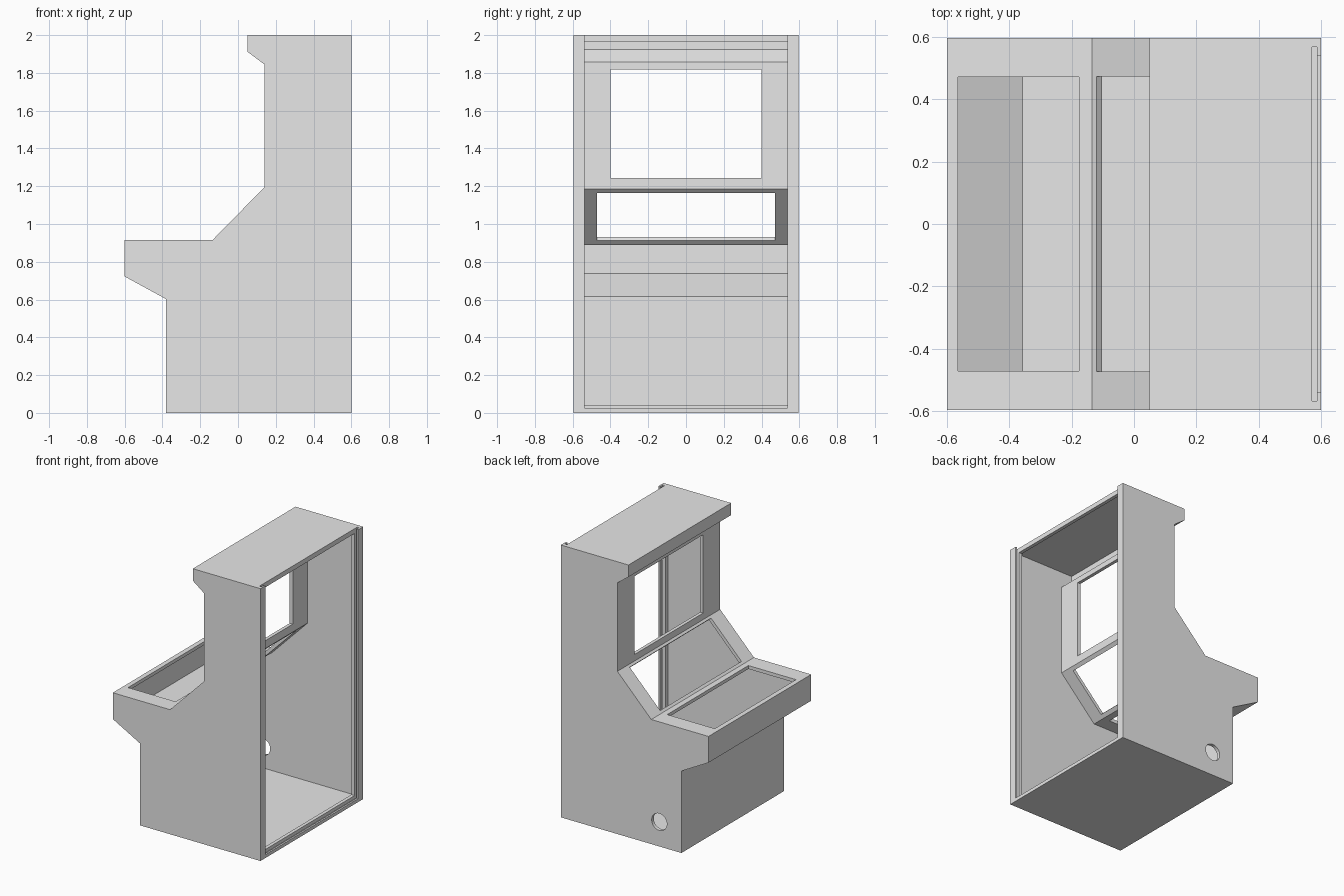
import bpy
import bmesh
import math
from mathutils import Matrix, Vector

if "Cube" in bpy.data.objects:
    bpy.data.objects.remove(bpy.data.objects["Cube"], do_unlink=True)

HALF_WIDTH = 0.596
WALL = 0.025
BATTEN_FRONT = 0.545

grey = bpy.data.materials.new("light_grey")
grey.use_nodes = True
grey.diffuse_color = (0.8, 0.8, 0.8, 1)
grey.node_tree.nodes["Principled BSDF"].inputs["Base Color"].default_value = grey.diffuse_color


def add_mesh(name, bm):
    bmesh.ops.recalc_face_normals(bm, faces=bm.faces)
    mesh = bpy.data.meshes.new(name)
    bm.to_mesh(mesh)
    bm.free()
    mesh.materials.append(grey)
    obj = bpy.data.objects.new(name, mesh)
    bpy.context.collection.objects.link(obj)
    return obj


def prism(name, profile, half):
    """Extrude an (x, z) outline across the width."""
    bm = bmesh.new()
    face = bm.faces.new([bm.verts.new((x, -half, z)) for x, z in profile])
    new = bmesh.ops.extrude_face_region(bm, geom=[face])["geom"]
    bmesh.ops.translate(bm, vec=(0, 2 * half, 0),
                        verts=[v for v in new if isinstance(v, bmesh.types.BMVert)])
    return add_mesh(name, bm)


def box(name, x, half, z):
    return prism(name, [(x[0], z[0]), (x[1], z[0]), (x[1], z[1]), (x[0], z[1])], half)


def inset(profile, distance):
    """Offset a counter-clockwise outline inwards by an even distance."""
    points = [Vector(p) for p in profile]
    result = []
    for i, p in enumerate(points):
        a = (p - points[i - 1]).normalized()
        b = (points[(i + 1) % len(points)] - p).normalized()
        na, nb = Vector((-a.y, a.x)), Vector((-b.y, b.x))
        result.append(p + (na + nb) * distance / (1 + na.dot(nb)))
    return result


# Side outline: floor, back, top, marquee, screen, sloped panel, controls, base
outline = [(-0.38, 0), (0.6, 0), (0.6, 2), (0.05, 2), (0.05, 1.912), (0.14, 1.845),
           (0.14, 1.195), (-0.135, 0.915), (-0.6, 0.915), (-0.6, 0.722), (-0.38, 0.602)]
shell = prism("cabinet_shell", outline, HALF_WIDTH)

# Hollow interior, stopping at the battens around the back opening
inner = [(min(p.x, BATTEN_FRONT), p.y) for p in inset(outline, WALL)]
cutters = [
    prism("interior", inner, HALF_WIDTH - WALL),
    box("back_opening", (0.5, 0.58), 0.538, (0.04, 1.965)),
    box("back_slot_entry", (0.571, 0.7), 0.538, (WALL, 2.1)),
    box("back_panel_groove", (0.571, 0.587), 0.567, (0.015, 2.1)),
    box("screen_window", (0.08, 0.25), 0.4, (1.243, 1.818)),
    box("control_opening", (-0.564, -0.177), 0.471, (0.85, 1.0)),
]

# Opening in the sloped panel, cut square to the slope
low, high = Vector(outline[7]), Vector(outline[6])
run = high - low
middle = (low + high) / 2
slope_opening = box("slope_opening", (-run.length / 2 + 0.021, run.length / 2 - 0.019),
                    0.472, (-0.05, 0.05))
slope_opening.data.transform(Matrix.Translation((middle.x, 0, middle.y))
                             @ Matrix.Rotation(-math.atan2(run.y, run.x), 4, "Y"))
cutters.append(slope_opening)

# Round cable hole through one side wall
bm = bmesh.new()
bmesh.ops.create_cone(bm, cap_ends=True, segments=32, radius1=0.062, radius2=0.062, depth=0.1,
                      matrix=Matrix.Translation((-0.2, HALF_WIDTH, 0.18))
                      @ Matrix.Rotation(math.pi / 2, 4, "X"))
cutters.append(add_mesh("cable_hole", bm))

# Cut everything out of the shell
bpy.context.view_layer.objects.active = shell
shell.select_set(True)
for cutter in cutters:
    cutter.hide_render = True
    mod = shell.modifiers.new(cutter.name, "BOOLEAN")
    mod.operation = "DIFFERENCE"
    mod.solver = "EXACT"
    mod.object = cutter
    bpy.ops.object.modifier_apply(modifier=mod.name)
for cutter in cutters:
    bpy.data.objects.remove(cutter, do_unlink=True)

bpy.ops.object.shade_smooth_by_angle(angle=math.radians(30))
